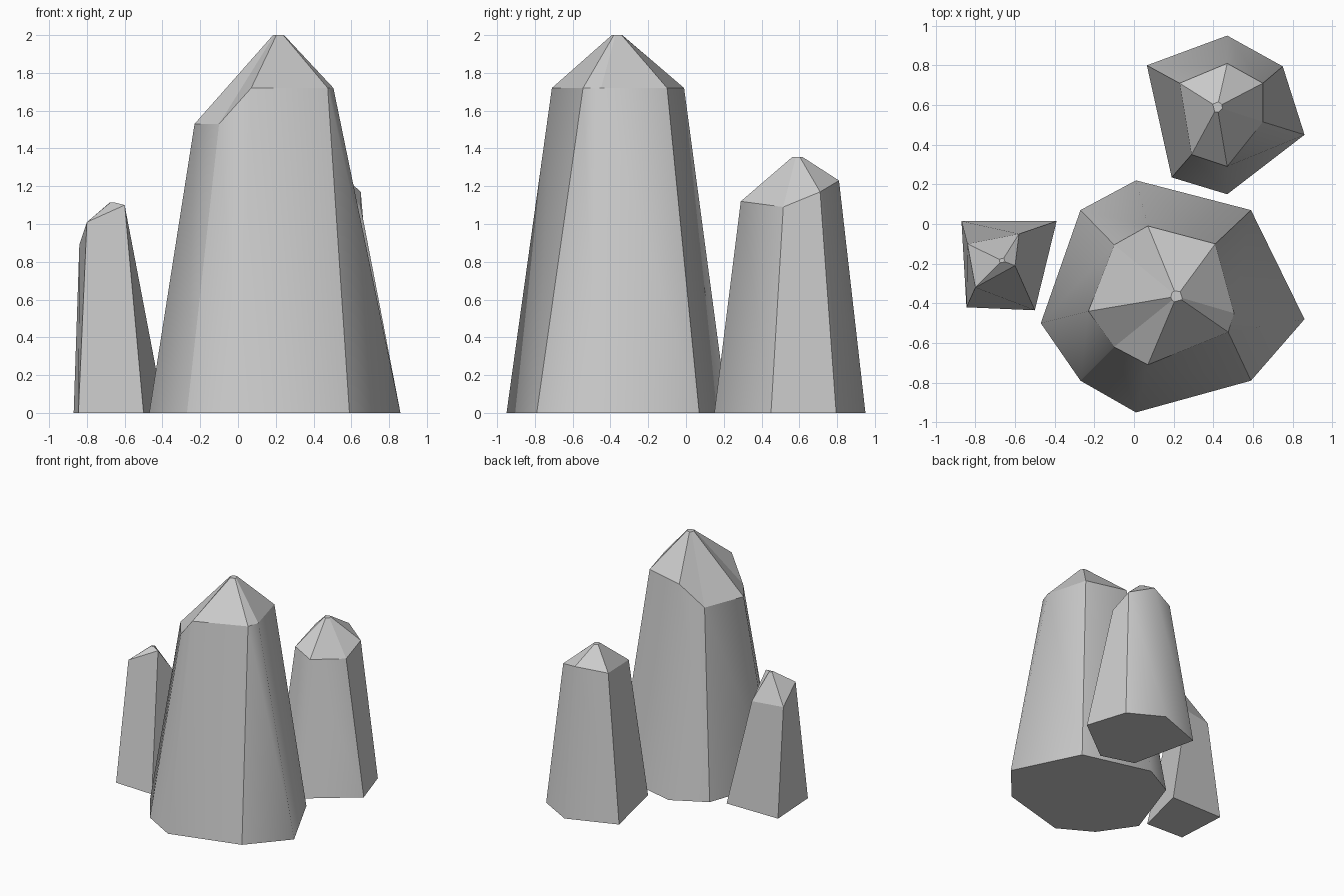
import bpy, bmesh
from mathutils import Vector

if "Cube" in bpy.data.objects:
    bpy.data.objects.remove(bpy.data.objects["Cube"])


def crystal(name, base, shoulder, tip, tip_radius, soft=()):
    """Faceted crystal: base ring, uneven shoulder ring, tiny flat tip.
    'soft' lists the side edges that stay smooth."""
    n = len(base)
    tip = Vector(tip)
    bm = bmesh.new()
    low = [bm.verts.new((x, y, 0)) for x, y in base]
    mid = [bm.verts.new(p) for p in shoulder]
    top = []
    for p in shoulder:
        out = (Vector(p) - tip).xy.normalized() * tip_radius
        top.append(bm.verts.new(tip + Vector((out.x, out.y, 0))))
    bm.faces.new(low)
    bm.faces.new(top)
    for a, b in ((low, mid), (mid, top)):
        for i in range(n):
            j = (i + 1) % n
            bm.faces.new((a[i], a[j], b[j], b[i]))
    bmesh.ops.recalc_face_normals(bm, faces=bm.faces)

    # Crisp facets except along the soft side edges
    for f in bm.faces:
        f.smooth = True
    for e in bm.edges:
        e.smooth = False
    for i in soft:
        bm.edges.get((low[i], mid[i])).smooth = True

    mesh = bpy.data.meshes.new(name)
    bm.to_mesh(mesh)
    bm.free()
    obj = bpy.data.objects.new(name, mesh)
    bpy.context.collection.objects.link(obj)
    return obj


# Large eight-sided crystal
crystal(
    "large_crystal",
    [(0.01, 0.22), (0.59, 0.07), (0.86, -0.48), (0.59, -0.79),
     (0.01, -0.95), (-0.27, -0.79), (-0.47, -0.50), (-0.27, 0.07)],
    [(0.07, -0.01, 1.72), (0.41, -0.10, 1.72), (0.505, -0.45, 1.72),
     (0.475, -0.545, 1.72), (0.07, -0.71, 1.72), (-0.10, -0.62, 1.53),
     (-0.23, -0.44, 1.53), (-0.10, -0.105, 1.53)],
    (0.215, -0.365, 2.0), 0.03, soft=(0, 2, 4, 6))

# Medium six-sided crystal
crystal(
    "medium_crystal",
    [(0.065, 0.80), (0.47, 0.95), (0.75, 0.795), (0.86, 0.45),
     (0.47, 0.15), (0.19, 0.235)],
    [(0.23, 0.71, 1.20), (0.47, 0.81, 1.23), (0.65, 0.71, 1.17),
     (0.65, 0.515, 1.09), (0.47, 0.29, 1.12), (0.29, 0.35, 1.16)],
    (0.42, 0.59, 1.355), 0.027, soft=(1, 4))

# Small four-sided crystal
crystal(
    "small_crystal",
    [(-0.87, 0.015), (-0.39, 0.015), (-0.50, -0.435), (-0.845, -0.42)],
    [(-0.84, -0.10, 0.89), (-0.58, -0.05, 0.89),
     (-0.60, -0.21, 1.10), (-0.80, -0.32, 1.01)],
    (-0.665, -0.185, 1.113), 0.016)
